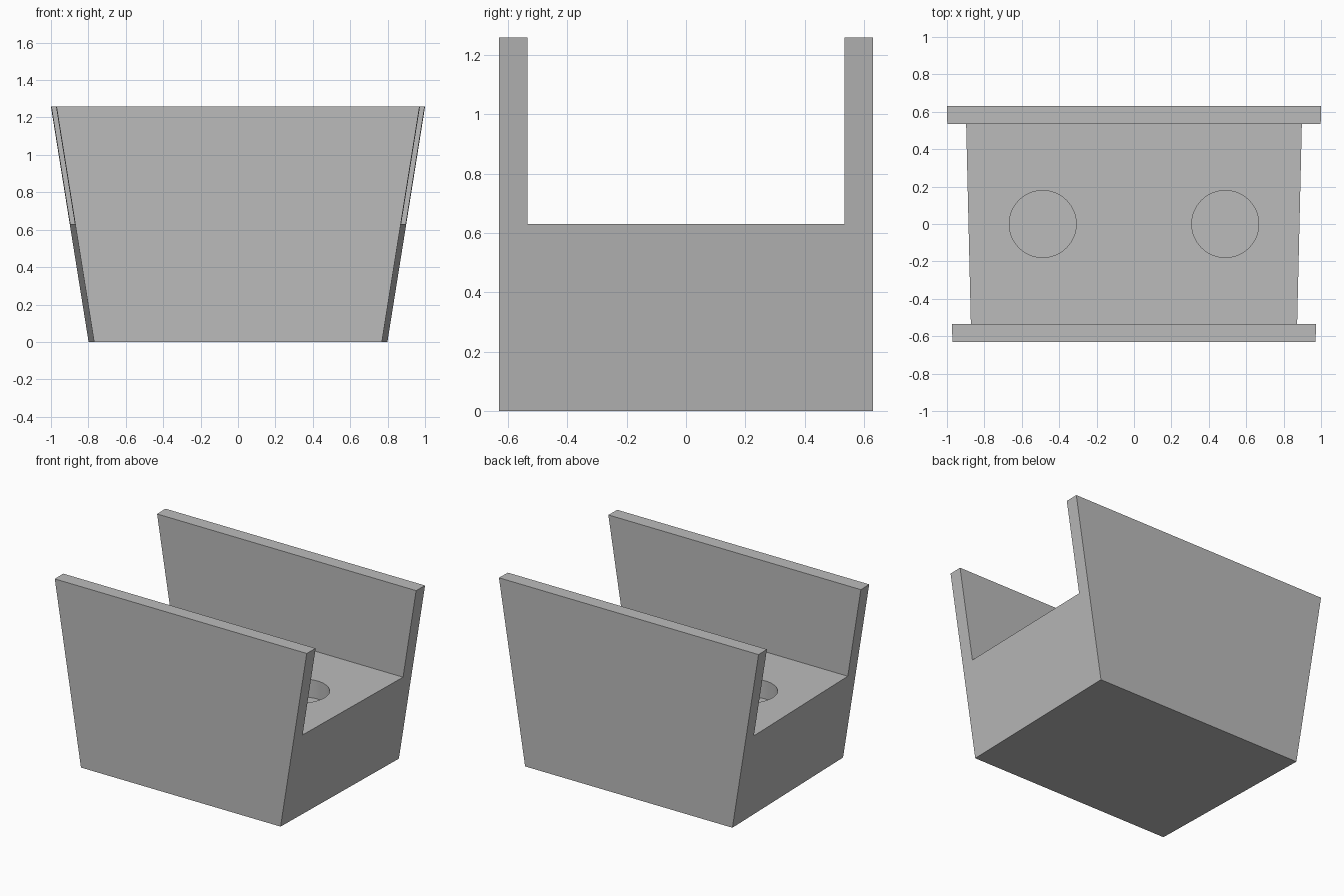
import bpy, bmesh, math

if "Cube" in bpy.data.objects:
    bpy.data.objects.remove(bpy.data.objects["Cube"])

HALF_Y, TOP, FLOOR, INNER = 0.63, 1.26, 0.63, 0.535
HOLE_R, HOLE_DEPTH, HOLE_X = 0.179, 0.126, 0.488

grey = bpy.data.materials.new("plain grey")
grey.diffuse_color = (0.5, 0.5, 0.5, 1)
grey.use_nodes = True
grey.node_tree.nodes["Principled BSDF"].inputs["Base Color"].default_value = grey.diffuse_color


def half_width(y, z):
    # sides flare upwards and slightly towards the back
    return 0.784 + 0.16 * z + 0.0235 * y


# Holder body: U-shaped profile spanned between the two sloping sides
profile = [(-HALF_Y, 0), (HALF_Y, 0), (HALF_Y, TOP), (INNER, TOP),
           (INNER, FLOOR), (-INNER, FLOOR), (-INNER, TOP), (-HALF_Y, TOP)]
bm = bmesh.new()
left, right = ([bm.verts.new((s * half_width(y, z), y, z)) for y, z in profile]
               for s in (-1, 1))
bm.faces.new(left)
bm.faces.new(right)
for i in range(len(profile)):
    j = (i + 1) % len(profile)
    bm.faces.new((left[i], left[j], right[j], right[i]))
bmesh.ops.recalc_face_normals(bm, faces=bm.faces)
mesh = bpy.data.meshes.new("holder_body")
bm.to_mesh(mesh)
bm.free()
body = bpy.data.objects.new("holder_body", mesh)
bpy.context.collection.objects.link(body)
mesh.materials.append(grey)

# Two shallow round recesses in the floor
for side in (-1, 1):
    bpy.ops.mesh.primitive_cylinder_add(
        vertices=64, radius=HOLE_R, depth=2 * HOLE_DEPTH,
        location=(side * HOLE_X, 0, FLOOR))
    cutter = bpy.context.object
    cutter.name = "recess_cutter"
    cutter.hide_render = True
    cutter.data.materials.append(grey)
    cut = body.modifiers.new("recess", 'BOOLEAN')
    cut.operation = 'DIFFERENCE'
    cut.solver = 'EXACT'
    cut.object = cutter
    bpy.context.view_layer.objects.active = body
    bpy.ops.object.modifier_apply(modifier=cut.name)
    bpy.data.objects.remove(cutter)

# Smooth recess walls, sharp edges elsewhere
bpy.ops.object.select_all(action='DESELECT')
body.select_set(True)
bpy.context.view_layer.objects.active = body
bpy.ops.object.shade_smooth_by_angle(angle=math.radians(30))
